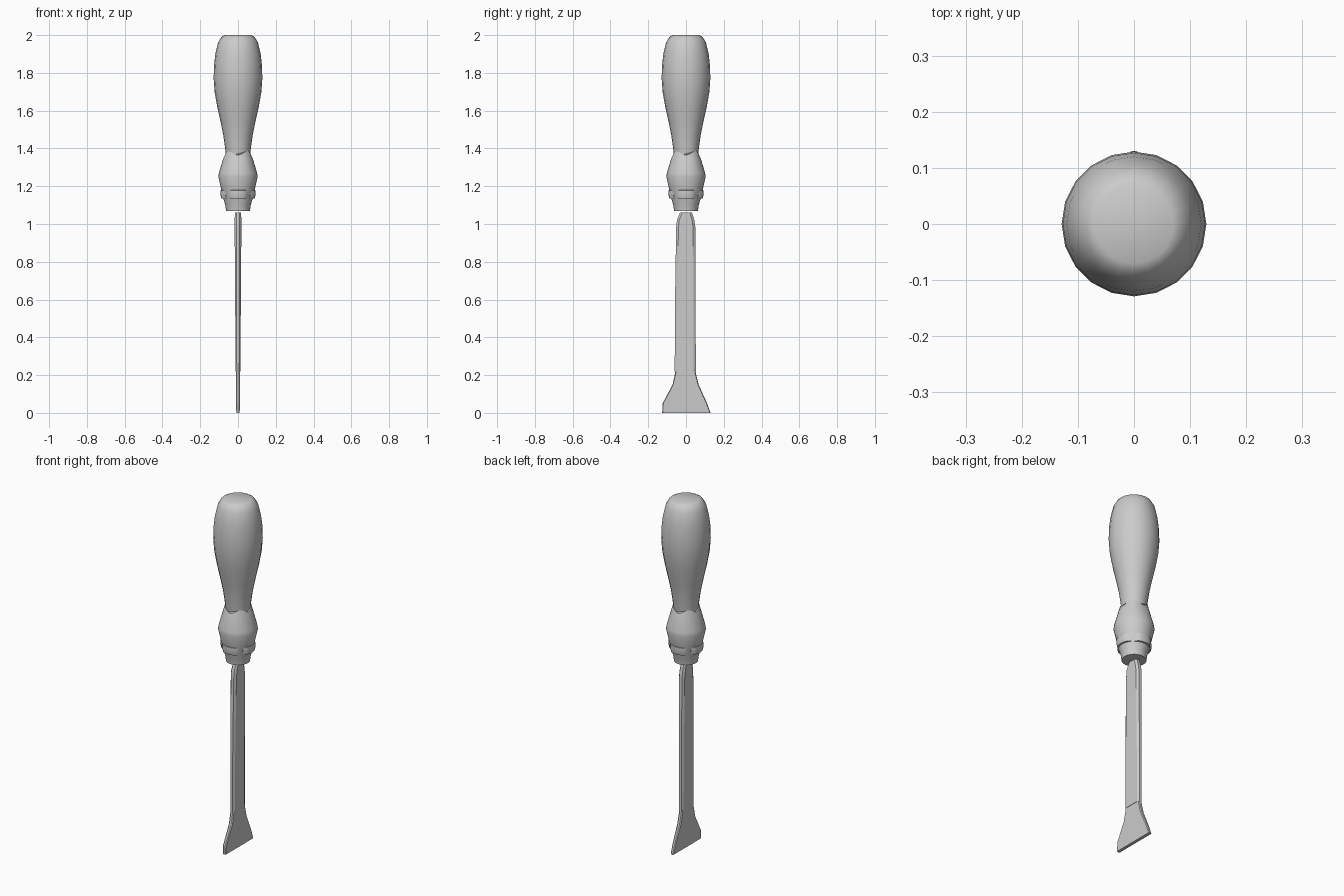
import bpy, math

if "Cube" in bpy.data.objects:
    bpy.data.objects.remove(bpy.data.objects["Cube"])

SIDES = 20


def make_mesh(name, verts, faces, angle=35):
    me = bpy.data.meshes.new(name)
    me.from_pydata(verts, [], faces)
    ob = bpy.data.objects.new(name, me)
    bpy.context.collection.objects.link(ob)
    bpy.ops.object.select_all(action='DESELECT')
    ob.select_set(True)
    bpy.context.view_layer.objects.active = ob
    bpy.ops.object.mode_set(mode='EDIT')
    bpy.ops.mesh.select_all(action='SELECT')
    bpy.ops.mesh.normals_make_consistent(inside=False)
    bpy.ops.object.mode_set(mode='OBJECT')
    bpy.ops.object.shade_smooth_by_angle(angle=math.radians(angle))
    return ob


def loft(name, rings, angle=35):
    """Join equal-length rings of points and cap both ends."""
    n = len(rings[0])
    verts = [p for r in rings for p in r]
    faces = [(k * n + i, k * n + (i + 1) % n, (k + 1) * n + (i + 1) % n, (k + 1) * n + i)
             for k in range(len(rings) - 1) for i in range(n)]
    faces += [tuple(range(n)), tuple(range((len(rings) - 1) * n, len(rings) * n))]
    return make_mesh(name, verts, faces, angle)


def circle(r, z, n=SIDES, wave=0.0):
    """Round ring; wave scallops its height four times around."""
    ring = []
    for i in range(n):
        a = 2 * math.pi * i / n
        ring.append((r * math.cos(a), r * math.sin(a), z - wave * math.cos(4 * a)))
    return ring


def slab(t, y0, y1, z, bevel):
    """Flat bar section, thickness 2t, with bevelled long edges."""
    e = t * 0.5
    return [(t, y0 + bevel, z), (t, y1 - bevel, z), (e, y1, z), (-e, y1, z),
            (-t, y1 - bevel, z), (-t, y0 + bevel, z), (-e, y0, z), (e, y0, z)]


# Bulbous grip
grip = [(.062, 1.34), (.068, 1.40), (.078, 1.47), (.092, 1.54), (.110, 1.62), (.124, 1.70),
        (.129, 1.77), (.127, 1.84), (.120, 1.90), (.106, 1.96), (.088, 1.99), (.070, 2.0)]
loft("grip", [circle(r, z) for r, z in grip])

# Collar with scalloped upper lip
collar = [(.063, 1.068, 0), (.067, 1.10, 0), (.080, 1.14, 0), (.088, 1.18, 0),
          (.104, 1.25, 0), (.101, 1.27, 0), (.080, 1.345, .003), (.070, 1.375, .011)]
loft("collar", [circle(r, z, 32, w) for r, z, w in collar])

# Raised band, split into four pads around the collar
for k in range(4):
    rings = []
    for i in range(7):
        a = math.pi / 2 * k + math.radians(-38 + 76 * i / 6)
        d = .008 if i in (0, 6) else 0
        rings.append([(r * math.cos(a), r * math.sin(a), z) for r, z in
                      ((.074, 1.135), (.088 - d, 1.135), (.093 - d, 1.155),
                       (.092 - d, 1.178), (.076, 1.182))])
    loft(f"collar_pad_{k + 1}", rings)

# Flat shaft
shaft = [(.016, -.032, .032, 1.06), (.018, -.048, .044, 1.02), (.018, -.052, .050, .98),
         (.015, -.058, .051, .60), (.013, -.060, .052, .22)]
loft("shaft", [slab(*s, .012) for s in shaft], 25)

# Flared blade tip
tip = [(.011, -.052, .044, .27), (.011, -.058, .052, .21), (.011, -.071, .067, .15),
       (.010, -.124, .112, .05), (.009, -.126, .130, 0)]
loft("blade_tip", [slab(*s, .004) for s in tip], 25)
